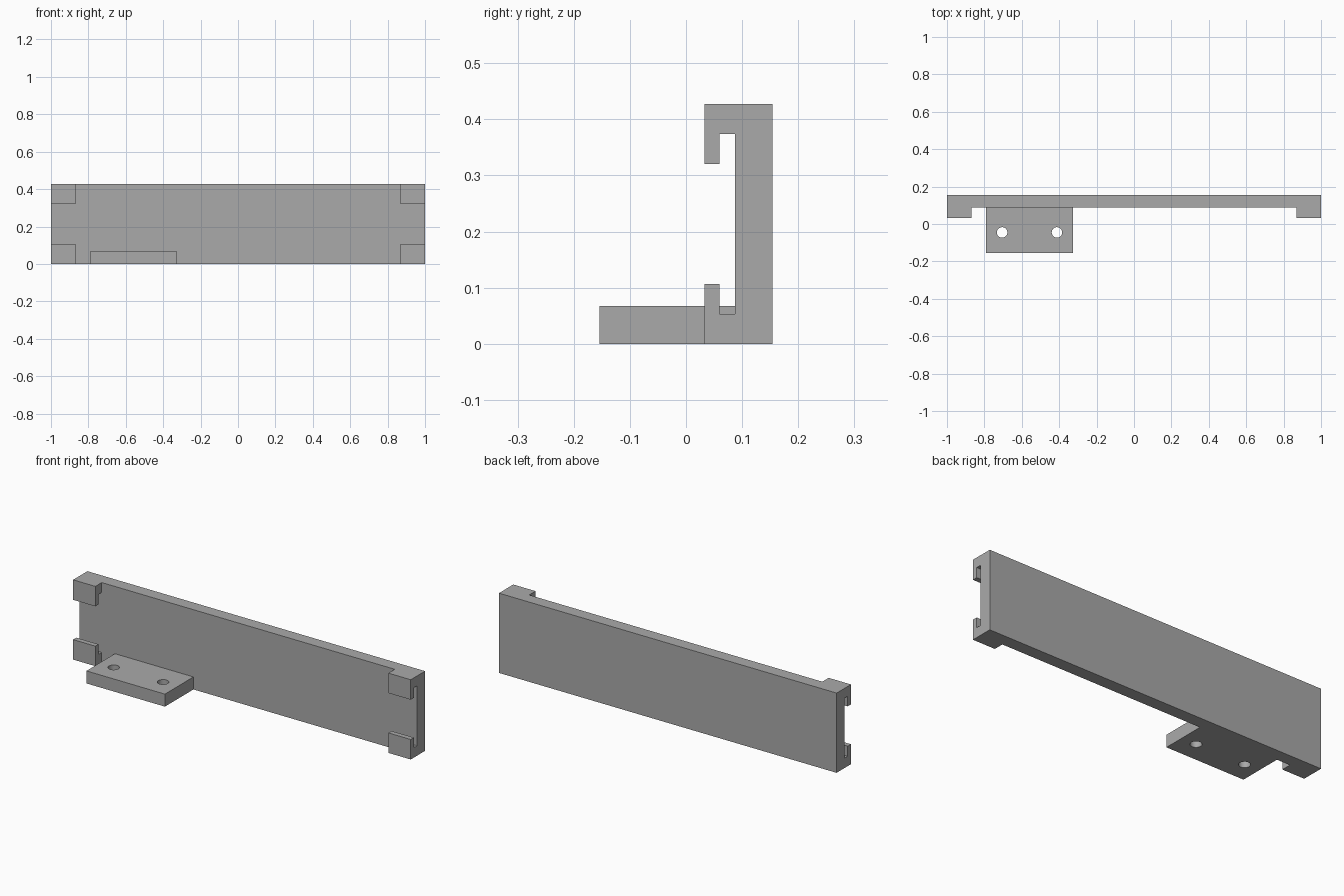
import bpy, bmesh
from mathutils import Matrix, Vector

old = bpy.data.objects.get("Cube")
if old:
    bpy.data.objects.remove(old, do_unlink=True)

grey = bpy.data.materials.new("plain grey")
grey.use_nodes = True
colour = (0.4, 0.4, 0.4, 1)
grey.diffuse_color = colour
grey.node_tree.nodes["Principled BSDF"].inputs["Base Color"].default_value = colour


def finish(name, bm):
    """Turn a bmesh into a named grey object."""
    bmesh.ops.recalc_face_normals(bm, faces=bm.faces)
    mesh = bpy.data.meshes.new(name)
    bm.to_mesh(mesh)
    bm.free()
    mesh.materials.append(grey)
    obj = bpy.data.objects.new(name, mesh)
    bpy.context.collection.objects.link(obj)
    return obj


def box(name, low, high):
    low, high = Vector(low), Vector(high)
    bm = bmesh.new()
    bmesh.ops.create_cube(bm, size=1, matrix=Matrix.Translation((low + high) / 2)
                          @ Matrix.Diagonal((high - low).to_4d()))
    return finish(name, bm)


def cut(obj, cutter):
    """Subtract the cutter from the object and discard it."""
    mod = obj.modifiers.new("cut", "BOOLEAN")
    mod.operation = "DIFFERENCE"
    mod.solver = "EXACT"
    mod.object = cutter
    bpy.context.view_layer.objects.active = obj
    bpy.ops.object.modifier_apply(modifier=mod.name)
    bpy.data.objects.remove(cutter, do_unlink=True)


# Back plate with hooked top and bottom edges, as one extruded profile
height, back, face, slot, lip = 0.427, 0.154, 0.087, 0.06, 0.033
wall, lip_end = 0.053, 0.107
lower = [(lip, 0), (lip, lip_end), (slot, lip_end), (slot, wall), (face, wall)]
upper = [(y, height - z) for y, z in reversed(lower)]
profile = [(back, 0)] + lower + upper + [(back, height)]
bm = bmesh.new()
end = bm.faces.new([bm.verts.new((-1, y, z)) for y, z in profile])
side = bmesh.ops.extrude_face_region(bm, geom=[end])["geom"]
bmesh.ops.translate(bm, vec=(2, 0, 0),
                    verts=[v for v in side if isinstance(v, bmesh.types.BMVert)])
plate = finish("back_plate_with_corner_hooks", bm)

# Keep the hooks only at the four corners
hook_start = 0.868
cut(plate, box("middle_cutter", (-hook_start, -0.1, -0.1), (hook_start, face, 0.6)))

# Mounting tab with two screw holes
tab = box("mounting_tab", (-0.79, -0.154, 0), (-0.325, face, 0.067))
for x in (-0.705, -0.412):
    bm = bmesh.new()
    bmesh.ops.create_cone(bm, cap_ends=True, segments=32, radius1=0.028, radius2=0.028,
                          depth=0.3, matrix=Matrix.Translation((x, -0.045, 0)))
    cut(tab, finish("hole_cutter", bm))

# Smooth hole walls, sharp edges elsewhere
bpy.ops.object.select_all(action="DESELECT")
tab.select_set(True)
bpy.context.view_layer.objects.active = tab
bpy.ops.object.shade_smooth_by_angle()
